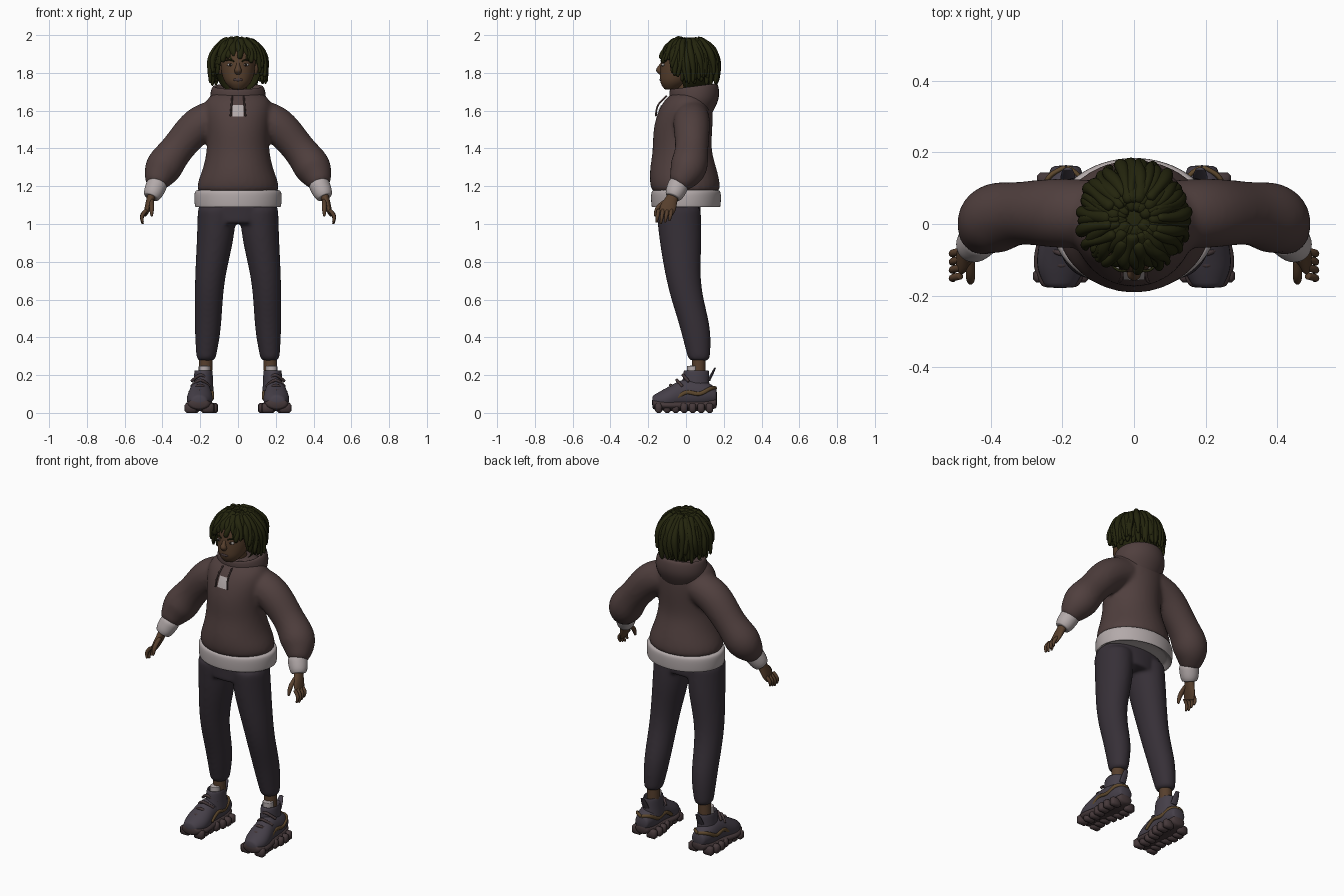
import bpy, bmesh, math, random
from mathutils import Vector, Matrix

random.seed(4)
if "Cube" in bpy.data.objects:
    bpy.data.objects.remove(bpy.data.objects["Cube"])
X, Y, Z = Vector((1, 0, 0)), Vector((0, 1, 0)), Vector((0, 0, 1))


def material(name, *rgb):
    made = bpy.data.materials.new(name)
    made.use_nodes = True
    made.diffuse_color = (*rgb, 1)
    made.node_tree.nodes["Principled BSDF"].inputs["Base Color"].default_value = (*rgb, 1)
    return made


HOODIE = material("dusty brown fleece", .08, .05, .048)
RIB = material("pale rib knit", .45, .4, .4)
TROUSERS = material("charcoal cotton", .037, .029, .038)
SKIN = material("brown skin", .095, .05, .026)
HAIR = material("dark olive hair", .017, .018, .004)
UPPER = material("slate shoe fabric", .06, .05, .066)
SOLE = material("dark mauve rubber", .06, .04, .042)
STRAP = material("tan trim", .11, .064, .026)
WHITE = material("eye white", .4, .37, .35)
DARK = material("dark eye", .012, .008, .006)


def smooth_value(values, t):
    """Value at t on a smooth curve through evenly spaced values."""
    if not isinstance(values, tuple):
        return values
    last = len(values) - 1
    i = min(int(t * last), last - 1)
    f = t * last - i
    p, q = values[i], values[i + 1]
    before, after = values[max(i - 1, 0)], values[min(i + 2, last)]
    ease = f * f * (3 - 2 * f)
    slope_p, slope_q = (q - before) / 2, (after - p) / 2
    return p + (q - p) * ease + slope_p * f * (1 - f) ** 2 - slope_q * f * f * (1 - f)


def loft(bm, rings, sides=16, axis=None, ref=Y):
    """Skin a closed tube through rings of (centre, radius a, radius b)."""
    last = None
    for i, (centre, a, b) in enumerate(rings):
        ahead, behind = rings[min(i + 1, len(rings) - 1)][0], rings[max(i - 1, 0)][0]
        t = axis or (ahead - behind).normalized()
        u = ref.cross(t).normalized()
        v = t.cross(u)
        angles = [math.tau * k / sides for k in range(sides)]
        loop = [bm.verts.new(centre + u * a * math.cos(g) + v * b * math.sin(g)) for g in angles]
        if last:
            for k in range(sides):
                j = (k + 1) % sides
                bm.faces.new((last[k], last[j], loop[j], loop[k]))
        else:
            bm.faces.new(loop[::-1])
        last = loop
    bm.faces.new(last)


def sweep(bm, x, y, z, a, b=None, squash=1, steps=14, **frame):
    """Loft along smooth curves; each argument is a number or evenly spaced values."""
    rings = []
    for i in range(steps + 1):
        px, py, pz, ra, rb = (smooth_value(c, i / steps) for c in (x, y, z, a, b or a))
        rings.append((Vector((px, py, pz)), ra, rb * squash))
    loft(bm, rings, **frame)


def finish(name, bm, mat, sub=1, mirror=False, voxel=0, bevel=0):
    bmesh.ops.recalc_face_normals(bm, faces=bm.faces)
    for f in bm.faces:
        f.smooth = True
    mesh = bpy.data.meshes.new(name)
    bm.to_mesh(mesh)
    bm.free()
    mesh.materials.append(mat)
    ob = bpy.data.objects.new(name, mesh)
    bpy.context.collection.objects.link(ob)
    if bevel:
        ob.modifiers.new("Bevel", "BEVEL").width = bevel
    if mirror:
        ob.modifiers.new("Mirror", "MIRROR").use_mirror_merge = False
    if sub:
        ob.modifiers.new("Subdivision", "SUBSURF").levels = sub
    if voxel:
        blend = ob.modifiers.new("Blend", "REMESH")
        blend.mode, blend.voxel_size, blend.use_smooth_shade = "VOXEL", voxel, True
        ob.modifiers.new("Soften", "SMOOTH").iterations = 8
    return ob


def tube(name, mat, *path, mirror=False, **options):
    bm = bmesh.new()
    sweep(bm, *path, **options)
    return finish(name, bm, mat, mirror=mirror)


def blob(bm, centre, size):
    place = Matrix.LocRotScale(Vector(centre), None, Vector(size))
    bmesh.ops.create_uvsphere(bm, u_segments=20, v_segments=12, radius=1, matrix=place)


def ball(name, mat, centre, size, mirror=False):
    bm = bmesh.new()
    blob(bm, centre, size)
    return finish(name, bm, mat, sub=0, mirror=mirror)


def flipped(values, side):
    return tuple(side * v for v in values)


# Hoodie body with both sleeves blended in
bm = bmesh.new()
sweep(bm, 0, (0, -.02, .02), (1.16, 1.72), (.22, .22, .19, .17, .17, .18, .17, .08),
      (.18, .19, .18, .16, .16, .15, .12, .06), axis=Z)
for side in (1, -1):
    sweep(bm, flipped((.06, .2, .32, .4, .44), side), (.03, .03, .03, .01, -.05),
          (1.58, 1.53, 1.4, 1.29, 1.2), (.09, .1, .09, .1, .05))
body = finish("hoodie_body", bm, HOODIE, voxel=.011)

# Hood folded down behind the neck, lower at the front
hood = tube("hood", HOODIE, 0, (.05, .03), (1.55, 1.64, 1.72, 1.71, 1.66), (.1, .15, .14, .11, .09),
            (.08, .13, .13, .1, .08), axis=Z)
for v in hood.data.vertices:
    v.co.z += v.co.y * .13

# Hem, cuffs, neck patch and drawstrings
tube("hem_band", RIB, 0, 0, (1.18, 1.17, 1.1, 1.09, 1.11), (.2, .23, .23, .22, .19), squash=.8, axis=Z, sides=32)
tube("cuffs", RIB, (.42, .46), (-.03, -.07), (1.23, 1.14), (.04, .055, .055, .05, .04), mirror=True)
bm = bmesh.new()
stand = Matrix.Translation((0, -.3, 1.6)) @ Matrix.Rotation(math.pi / 2, 4, "X")
bmesh.ops.create_grid(bm, x_segments=6, y_segments=8, size=.03, matrix=stand)
patch = finish("neck_patch", bm, RIB, sub=0)
drape = patch.modifiers.new("Drape", "SHRINKWRAP")
drape.target, drape.wrap_method, drape.offset = body, "PROJECT", .004
drape.use_project_y = True
tube("drawstrings", HOODIE, (.03, .04), (-.1, -.15, -.16), (1.68, 1.57), .005, mirror=True, sides=8)

# Trousers: hips and both legs blended
bm = bmesh.new()
sweep(bm, 0, -.04, (1.14, 1), (.21, .21, .16), .12, axis=Z)
for side in (1, -1):
    sweep(bm, flipped((.11, .12, .15, .16, .17), side), (-.04, -.03, -.01, .05, .07), (1.1, .27),
          (.105, .1, .08, .07, .05), squash=1.15, axis=Z)
finish("trousers", bm, TROUSERS, voxel=.01)

# Head, neck and face
tube("neck", SKIN, 0, (.02, -.01), (1.6, 1.78), .05, axis=Z)
tube("head", SKIN, 0, (-.08, -.06, -.04, -.03, -.02, 0), (1.71, 1.96), (.03, .07, .09, .095, .09, .03),
     squash=1.1, axis=Z)
tube("nose", SKIN, 0, (-.12, -.14, -.13), (1.86, 1.79), (.01, .01, .02, .01), axis=Z)
ball("ears", SKIN, (.094, -.02, 1.82), (.012, .02, .03), mirror=True)
ball("eyes", WHITE, (.04, -.12, 1.843), (.018, .01, .008), mirror=True)
ball("irises", DARK, (.04, -.126, 1.843), (.008, .006, .008), mirror=True)
tube("eyebrows", HAIR, (.02, .065), (-.13, -.13, -.11), (1.86, 1.87, 1.865), .004, mirror=True, ref=Z, sides=8)
ball("lips", SOLE, (0, -.13, 1.764), (.025, .01, .01))

# Hair: a cap covered in ropey locks that fall from the crown
bm = bmesh.new()
blob(bm, (0, .015, 1.835), (.128, .14, .145))
brow = [v for v in bm.verts if v.co.z < 1.87 and v.co.y < -.04]
bmesh.ops.delete(bm, geom=brow, context="VERTS")
finish("hair_cap", bm, HAIR)


def lock(bm, azimuth, start, end, grow, thick, steps=9):
    phase, sway = random.uniform(0, math.tau), random.uniform(.03, .09)
    rings = []
    for i in range(steps):
        t = i / (steps - 1)
        polar = start + (end - start) * t
        turn = azimuth + sway * math.sin(phase + 5 * t)
        out = grow * (math.sin(polar) if polar < math.pi / 2 else 1)
        r = thick * (.85 + .2 * math.sin(phase + steps * t)) * (1 - t ** 6 / 2)
        centre = Vector((.137 * out * math.sin(turn), .015 - .145 * out * math.cos(turn),
                         1.83 + .148 * grow * math.cos(polar)))
        rings.append((centre, r, r))
    loft(bm, rings, sides=7, ref=Vector((math.cos(azimuth), math.sin(azimuth), 0)))


bm = bmesh.new()
for layer, count in enumerate((36, 30, 22)):
    for i in range(count):
        azimuth = math.tau * (i + random.uniform(.1, .9)) / count
        from_front = min(azimuth, math.tau - azimuth)
        if from_front < .85:
            end = 1.2 + .2 * from_front + random.uniform(-.1, .15)
        elif from_front < 1.3:
            end = random.uniform(1.6, 1.95)
        else:
            end = random.uniform(2, 2.35) - layer / 10
        grow = (.98 + layer * .055) * random.uniform(.97, 1.04)
        lock(bm, azimuth, .12 + .15 * layer, end, grow, random.uniform(.016, .023))
finish("hair_locks", bm, HAIR)

# Hands with fingers and thumb
tube("palms", SKIN, (.45, .49), (-.06, -.11), (1.17, 1.05), (.026, .02, .01), (.03, .033, .043, .036), mirror=True)
bm = bmesh.new()
for i in range(4):
    y, tip = -.145 + .023 * i, 1 + .008 * abs(i - 1)
    sweep(bm, (.484, .508, .504), (y, y - .012), (1.075, tip), (.011, .011, .006), sides=8)
sweep(bm, .457, (-.1, -.15, -.165), (1.125, 1.04), (.013, .014, .006), sides=8)
finish("fingers", bm, SKIN, mirror=True)

# Ankles and socks
tube("ankles", SKIN, (.175, .17), .067, (.14, .3), .037, mirror=True, axis=Z)
tube("socks", RIB, .178, .035, (.18, .25), .03, mirror=True, axis=Z)

# Shoes, lofted from heel to toe and turned slightly outward
length = ((.19, .207), (.165, -.18))
tube("shoe_uppers", UPPER, *length, (.09, .1, .1, .07, .06), (.04, .06, .06, .07, .04),
     (.04, .07, .08, .06, .03), mirror=True, axis=Y, ref=Z)
tube("shoe_soles", SOLE, *length, (.055, .04, .04, .04, .05), (.04, .06, .065, .08, .05), .03,
     mirror=True, axis=Y, ref=Z)
tube("shoe_collars", UPPER, .183, (.05, .06), (.1, .16, .22, .22, .18), (.056, .052, .049, .04, .034),
     squash=1.4, mirror=True, axis=Z)
bm = bmesh.new()
for i in range(7):
    y = -.145 + .045 * i
    for side in (-1, 1):
        spot = Vector((.197 - y / 20 + side * (.046 - math.sin(i) / 100), y, .026))
        bmesh.ops.create_cube(bm, matrix=Matrix.LocRotScale(spot, None, Vector((.064, .038, .052))))
finish("sole_lugs", bm, SOLE, sub=0, mirror=True, bevel=.01)

# Laces over the instep, side straps and heel tabs
bm = bmesh.new()
for i in range(4):
    x, y, z = .203 - i / 500, -.115 + .033 * i, .12 + .027 * i
    sweep(bm, (x - .05, x, x + .05), (y + .03, y, y + .03), (z - .035, z, z - .035), .009, sides=8, ref=Z)
finish("shoe_laces", bm, SOLE, mirror=True)
for side, word in ((1, "outer"), (-1, "inner")):
    x = .195 + side * .06
    tube(word + "_straps", STRAP, (x, x, x, x - side * .015, .19), (-.06, 0, .07, .13, .16),
         (.07, .11, .1, .13, .13), .008, squash=1.5, mirror=True, sides=8, ref=Z)
tube("heel_tabs", UPPER, .185, (.12, .155), (.17, .24), (.022, .02, .012), squash=.35, mirror=True, ref=Y)
